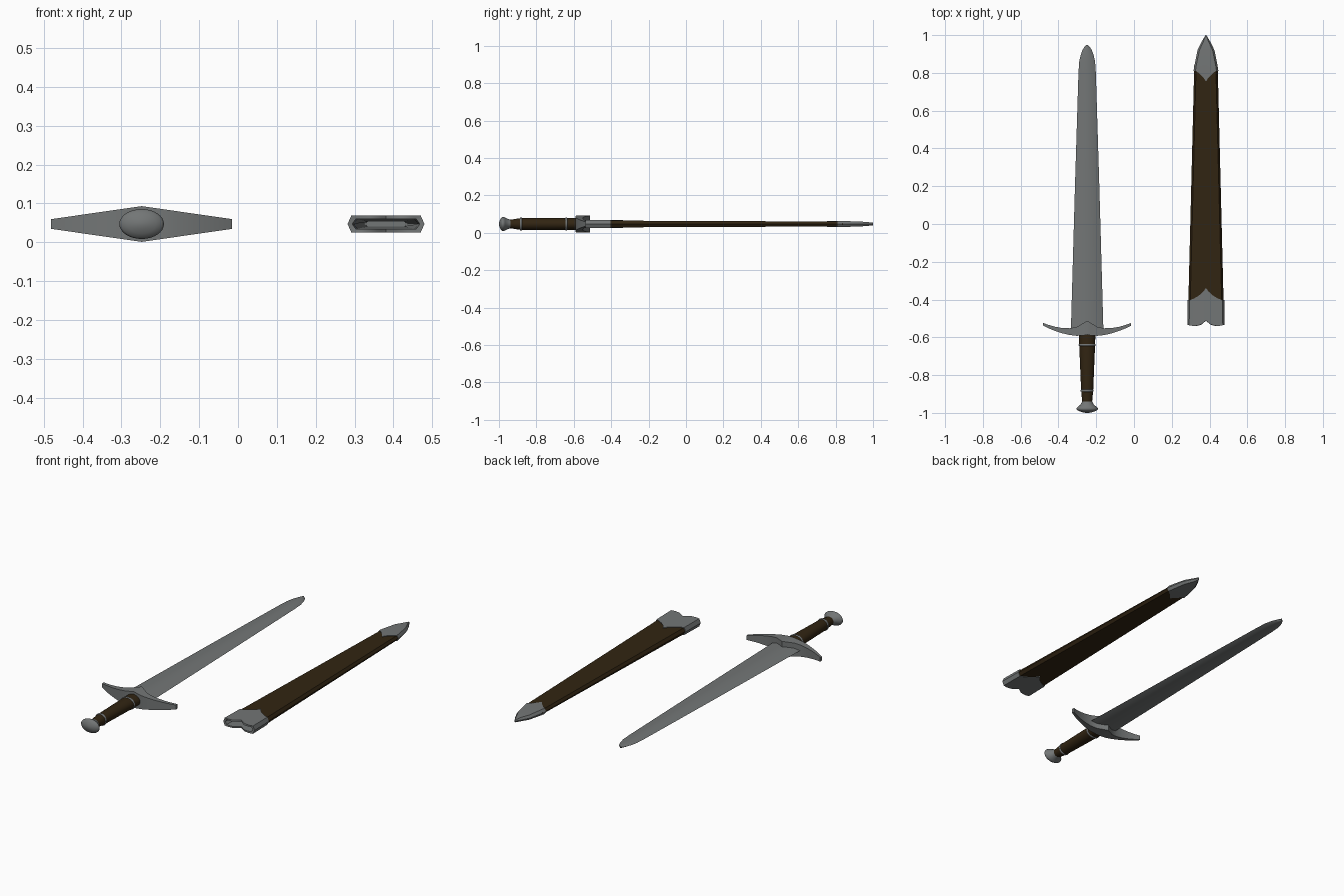
import bpy, bmesh, math

if "Cube" in bpy.data.objects:
    bpy.data.objects.remove(bpy.data.objects["Cube"])

def mat(name, c):
    m = bpy.data.materials.new(name)
    m.diffuse_color = (*c, 1)
    m.use_nodes = True
    m.node_tree.nodes["Principled BSDF"].inputs["Base Color"].default_value = m.diffuse_color
    return m

STEEL = mat("steel_grey", (0.17, 0.18, 0.18))
LEATHER = mat("dark_brown_leather", (0.031, 0.018, 0.006))
SX, CX, Z = -0.248, 0.381, 0.047   # sword centre, scabbard centre, mid height

def loft(name, rings, material, cx, cap0=True, cap1=True, angle=30):
    """Skin a list of equal-length closed rings."""
    bm = bmesh.new()
    vr = [[bm.verts.new((x + cx, y, z + Z)) for x, y, z in r] for r in rings]
    n = len(vr[0])
    for a, b in zip(vr, vr[1:]):
        for i in range(n):
            j = (i + 1) % n
            bm.faces.new((a[i], a[j], b[j], b[i]))
    if cap0:
        bm.faces.new(vr[0])
    if cap1:
        bm.faces.new(vr[-1])
    bmesh.ops.recalc_face_normals(bm, faces=bm.faces)
    me = bpy.data.meshes.new(name)
    bm.to_mesh(me)
    bm.free()
    me.materials.append(material)
    ob = bpy.data.objects.new(name, me)
    bpy.context.collection.objects.link(ob)
    bpy.ops.object.select_all(action='DESELECT')
    ob.select_set(True)
    bpy.context.view_layer.objects.active = ob
    bpy.ops.object.shade_smooth_by_angle(angle=math.radians(angle))
    return ob

def oval(y, rx, rz, n=32):
    return [(rx * math.cos(2 * math.pi * i / n), y, rz * math.sin(2 * math.pi * i / n)) for i in range(n)]

def lens(y, w, t, n=10):
    us = [-1 + 2 * i / n for i in range(n + 1)]
    return ([(u * w, y, t * (1 - u * u)) for u in us] +
            [(u * w, y, -t * (1 - u * u)) for u in us[-2:0:-1]])

def interp(x, pts):
    for (a, ya), (b, yb) in zip(pts, pts[1:]):
        if x <= b:
            return ya + (yb - ya) * (x - a) / (b - a)
    return pts[-1][1]

US = [-1, -.75, -.5, -.3, -.15, 0, .15, .3, .5, .75, 1]

def hexa(edge, w, h, bev=0.010):
    """Flat six-sided section; edge is a y value or a (|u|, y) curve."""
    f = (lambda u: interp(abs(u), edge)) if isinstance(edge, list) else (lambda u: edge)
    wi = w - min(bev, w * 0.4)
    top = [(u * wi, f(u), h) for u in US]
    bot = [(u * wi, f(u), -h) for u in reversed(US)]
    return top + [(w, f(1), 0)] + bot + [(-w, f(1), 0)]

# ---- sword ----
outline = [(-0.56, .086), (0.2, .0645), (0.80, .046), (0.86, .042), (0.895, .034),
           (0.92, .025), (0.938, .014), (0.948, .003)]
loft("blade", [lens(y, w, min(.014, .006 + w * .1)) for y, w in outline], STEEL, SX)

# crossguard: curved outline, height tapering to the ends
half = [(0, -.512, -.586), (.02, -.524, -.590), (.055, -.545, -.592), (.09, -.552, -.588),
        (.13, -.551, -.579), (.17, -.544, -.566), (.205, -.534, -.552), (.233, -.524, -.538)]
stations = [(-x, a, b) for x, a, b in half[:0:-1]] + half
guard = []
for x, a, b in stations:
    h = .046 - (.046 - .0125) * abs(x) / .233
    guard.append([(x, a, h), (x, b, h), (x, b, -h), (x, a, -h)])
loft("crossguard", guard, STEEL, SX)

# grip and its two collars
loft("grip", [oval(-.575, .044, .031), oval(-.64, .042, .032), oval(-.88, .032, .031),
              oval(-.90, .030, .029), oval(-.945, .026, .022)], LEATHER, SX)
for name, y, rx, rz in (("upper_collar", -.640, .045, .036), ("lower_collar", -.882, .035, .035)):
    loft(name, [oval(y + d, rx - s, rz - s) for d, s in
                ((-.007, .006), (-.004, .001), (0, 0), (.004, .001), (.007, .006))], STEEL, SX, angle=60)

# pommel
loft("pommel", [oval(*p) for p in ((-.938, .026, .022), (-.945, .029, .025), (-.957, .036, .029),
     (-.967, .049, .035), (-.974, .056, .038), (-.980, .0575, .0385), (-.986, .052, .035),
     (-.993, .037, .025), (-.998, .020, .013), (-1.0, .006, .004))], STEEL, SX, angle=60)

# ---- scabbard ----
loft("scabbard_body", [hexa(-.50, .0955, .0185), hexa(.84, .062, .013)],
     LEATHER, CX, cap0=False)

# throat fitting with notched mouth and pointed rim, plus the hollow inside
rim = [(0, -.338), (.15, -.357), (.3, -.370), (.5, -.383), (.75, -.395), (1, -.403)]
mouth = [(0, -.512), (.15, -.522), (.3, -.532), (.5, -.538), (.75, -.540), (1, -.536)]
loft("scabbard_throat", [hexa(rim, .094, .017), hexa(rim, .097, .0215), hexa(mouth, .099, .0225),
     hexa(mouth, .087, .0135), hexa(-.40, .083, .0125), hexa(.75, .056, .006)],
     STEEL, CX, cap0=False)

# pointed tip fitting
vee = [(0, .754), (.15, .768), (.3, .778), (.5, .789), (.75, .802), (1, .811)]
loft("scabbard_tip", [hexa(vee, .062, .012), hexa(vee, .0655, .0165), hexa(.835, .062, .016),
     hexa(.92, .045, .0135), hexa(.965, .023, .011), hexa(1.0, .002, .007)],
     STEEL, CX, cap0=False)
